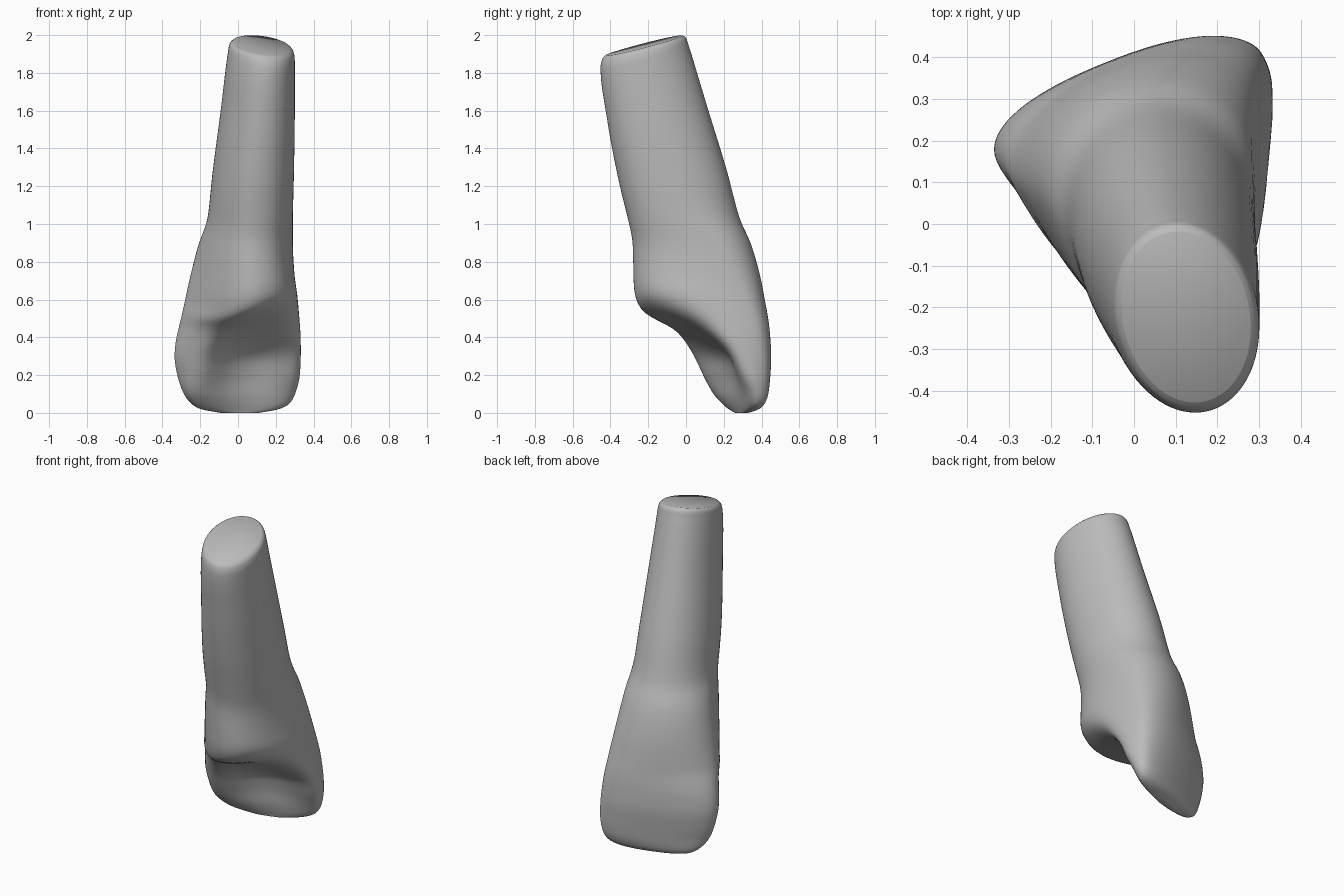
import bpy, bmesh
from math import sin, cos, pi, radians, copysign

cube = bpy.data.objects.get("Cube")
if cube:
    bpy.data.objects.remove(cube, do_unlink=True)

SIDES, RINGS, TOP = 80, 100, 1.945

# Outline of each level: height, left, right, front, back
outline = [
    (0, -.09, .11, .26, .33), (.02, -.2, .22, .225, .388),
    (.05, -.25, .275, .19, .418), (.1, -.287, .303, .145, .436),
    (.2, -.322, .328, .09, .447), (.3, -.337, .333, .04, .452),
    (.38, -.33, .333, -.015, .448), (.46, -.312, .328, -.09, .441),
    (.54, -.293, .32, -.21, .429), (.6, -.28, .313, -.257, .417),
    (.68, -.263, .302, -.277, .403), (.9, -.207, .291, -.283, .343),
    (1.02, -.163, .291, -.306, .287), (1.25, -.137, .296, -.357, .22),
    (1.6, -.09, .301, -.418, .105), (1.89, -.053, .301, -.453, .013),
    (1.93, -.045, .294, -.445, 0), (TOP, -.03, .28, -.428, -.018),
]
# Section style: height, turn, back depth, front depth, front taper,
# front squareness, hollow, slant
style = [
    (0, 22, .25, .25, 0, .8, 0, 0), (.1, 24, .32, .3, 0, .72, .035, 0),
    (.2, 25, .38, .45, .02, .68, .08, 0), (.3, 25, .43, .6, .05, .68, .105, 0),
    (.4, 24, .47, .82, .1, .7, .075, 0), (.5, 23, .51, 1.1, .17, .76, .03, .04),
    (.6, 21, .56, 1.4, .22, .86, 0, .1), (.9, 14, .8, 1.35, .12, .9, 0, 0),
    (1.1, 11, 1.1, 1.3, .05, .92, 0, 0), (TOP, 12, 1.35, 1.4, 0, 1, 0, 0),
]


def sample(table, z):
    """Smooth interpolation of every column without overshoot."""
    last = len(table) - 2
    i = max(k for k in range(last + 1) if table[k][0] <= z or k == 0)

    def slope(k, c):
        return (table[k + 1][c] - table[k][c]) / (table[k + 1][0] - table[k][0])

    def tangent(k, c):
        if k == 0 or k > last:
            return slope(min(k, last), c)
        a, b = slope(k - 1, c), slope(k, c)
        return 2 * a * b / (a + b) if a * b > 0 else 0

    h = table[i + 1][0] - table[i][0]
    t = min(1, (z - table[i][0]) / h)
    ease = t * t * (3 - 2 * t)
    return [table[i][c] * (1 - ease) + table[i + 1][c] * ease
            + h * t * (1 - t) * ((1 - t) * tangent(i, c) - t * tangent(i + 1, c))
            for c in range(1, len(table[0]))]


def power(value, exponent):
    return copysign(abs(value) ** exponent, value)


def fit(value, values, low, high):
    a, b = min(values), max(values)
    return low + (value - a) / (b - a) * (high - low)


def section(z):
    """One closed ring: a turned, tapered rounded shape fitted to the outline."""
    left, right, front, back = sample(outline, z)
    turn, rear, fore, taper, square, hollow, slant = sample(style, z)
    c, s = cos(radians(turn)), sin(radians(turn))
    raw = []
    for k in range(SIDES):
        angle = 2 * pi * k / SIDES
        # The back is rounder than the front
        bend = square if sin(angle) < 0 else (1 + square) / 2
        v = power(sin(angle), bend)
        inner = max(0, -v)
        u = power(cos(angle), bend) * (1 - taper * inner)
        depth = v * (rear if v > 0 else fore)
        raw.append((u * c - depth * s, u * s + depth * c, u, inner))
    xs, ys = [p[0] for p in raw], [p[1] for p in raw]
    lean = min(1, max(0, (z - 1) / .85))
    ring = []
    for x, y, u, inner in raw:
        x, y = fit(x, xs, left, right), fit(y, ys, front, back)
        # Scooped inner face between the two side ridges
        scoop = hollow * max(0, 1 - ((u - .04) / .82) ** 2) ** 1.5
        scoop *= min(1, inner * 1.5)
        # The cut end of the root slopes down to the front
        dz = lean * (.25 * (y - (front + back) / 2) - .08 * (x - (left + right) / 2))
        # The inner bulge climbs to one side
        dz += slant * u * inner
        ring.append((x - s * scoop, y + c * scoop, z + dz))
    return ring


# Tooth: crown and root lofted in one skin, rings closer at both ends
bm = bmesh.new()
rings = [[bm.verts.new(p) for p in section(TOP / 2 * (1 - cos(pi * i / RINGS)))]
         for i in range(RINGS + 1)]
for low, high in zip(rings, rings[1:]):
    for k in range(SIDES):
        n = (k + 1) % SIDES
        bm.faces.new((low[k], low[n], high[n], high[k]))
bm.faces.new(rings[0][::-1])
bm.faces.new(rings[-1])
bmesh.ops.recalc_face_normals(bm, faces=bm.faces)
mesh = bpy.data.meshes.new("tooth")
bm.to_mesh(mesh)
bm.free()
tooth = bpy.data.objects.new("tooth", mesh)
bpy.context.collection.objects.link(tooth)

# Soften the blends between levels
soften = tooth.modifiers.new("soften", "SMOOTH")
soften.factor = .5
soften.iterations = 6

# Plain grey surface
grey = bpy.data.materials.new("plain grey")
grey.use_nodes = True
colour = (.5, .5, .5, 1)
grey.diffuse_color = colour
grey.node_tree.nodes["Principled BSDF"].inputs["Base Color"].default_value = colour
mesh.materials.append(grey)

bpy.context.view_layer.objects.active = tooth
tooth.select_set(True)
bpy.ops.object.shade_smooth_by_angle(angle=radians(60))
